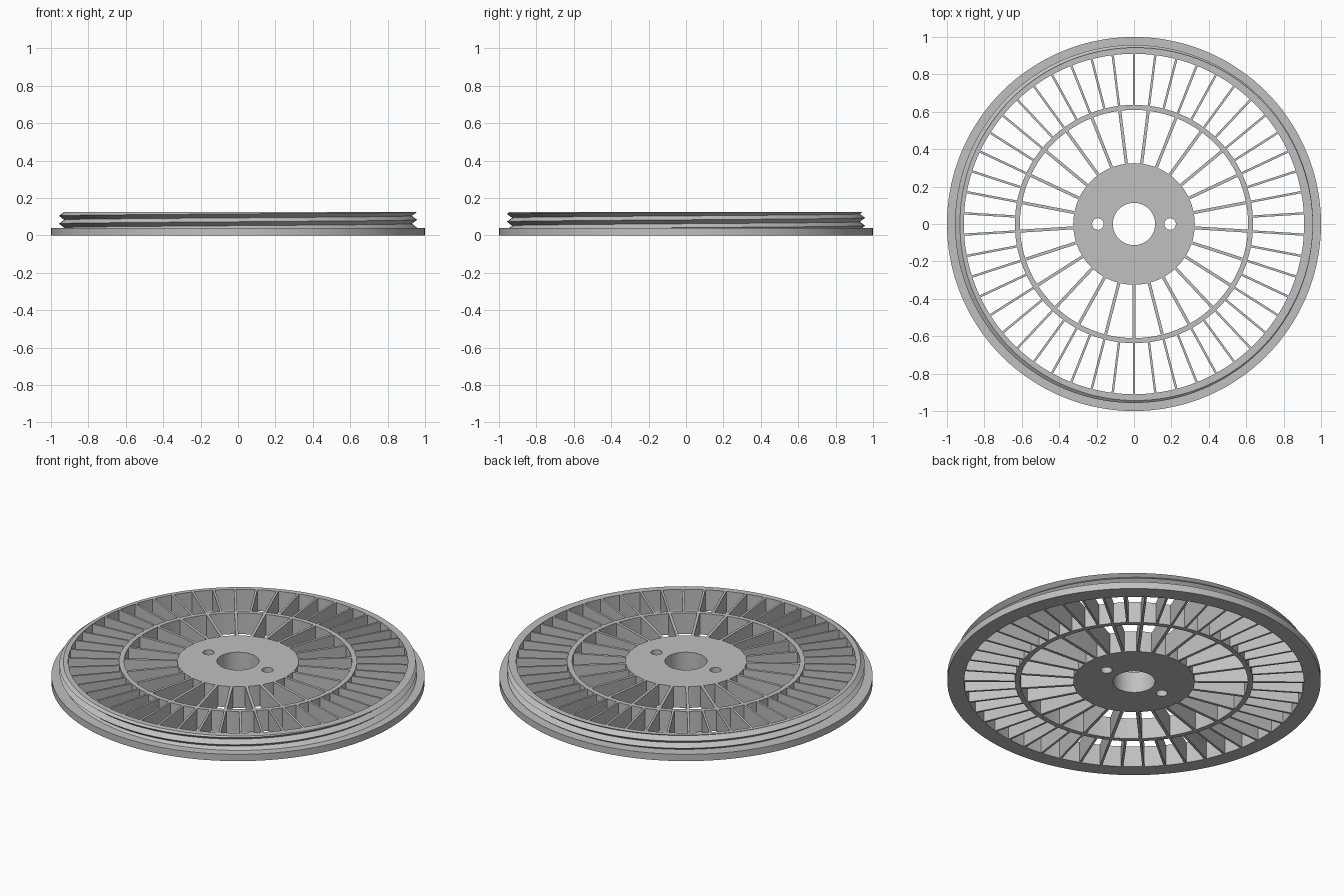
import bpy, bmesh, math
from math import sin, cos, pi, tau
from mathutils import Matrix

if "Cube" in bpy.data.objects:
    bpy.data.objects.remove(bpy.data.objects["Cube"], do_unlink=True)

HEIGHT, FLANGE = 0.125, 0.04
HUB, RING_IN, RING_OUT, RIM_IN = 0.325, 0.61, 0.637, 0.91
PITCH, ROOT, CREST = 0.042, 0.93, 0.957

grey = bpy.data.materials.new("plain grey")
grey.use_nodes = True
grey.diffuse_color = (0.53, 0.53, 0.53, 1)
grey.node_tree.nodes["Principled BSDF"].inputs["Base Color"].default_value = grey.diffuse_color


def finish(name, bm):
    """Clean the mesh, add it to the scene and shade it."""
    bmesh.ops.remove_doubles(bm, verts=bm.verts, dist=1e-5)
    bmesh.ops.dissolve_degenerate(bm, edges=bm.edges, dist=1e-5)
    bmesh.ops.recalc_face_normals(bm, faces=bm.faces)
    mesh = bpy.data.meshes.new(name)
    bm.to_mesh(mesh)
    bm.free()
    mesh.materials.append(grey)
    obj = bpy.data.objects.new(name, mesh)
    bpy.context.collection.objects.link(obj)
    bpy.ops.object.select_all(action='DESELECT')
    obj.select_set(True)
    bpy.context.view_layer.objects.active = obj
    bpy.ops.object.shade_smooth_by_angle(angle=math.radians(25))
    return obj


def revolve(name, section, steps):
    """Loft a closed (radius, height) section, given per angle, round z."""
    bm = bmesh.new()
    columns = []
    for i in range(steps + 1):
        a = tau * i / steps
        columns.append([bm.verts.new((r * cos(a), r * sin(a), z)) for r, z in section(a)])
    for c, d in zip(columns, columns[1:]):
        for j in range(len(c)):
            k = (j + 1) % len(c)
            bm.faces.new((c[j], d[j], d[k], c[k]))
    return finish(name, bm)


def tube(name, inner, outer, steps):
    section = [(inner, 0), (outer, 0), (outer, HEIGHT), (inner, HEIGHT)]
    return revolve(name, lambda a: section, steps)


def spokes(name, count, start, end, width):
    """Full-height thin walls between two radii, one of them pointing to -y."""
    bm = bmesh.new()
    size = Matrix.Diagonal((end - start, width, HEIGHT, 1))
    place = Matrix.Translation(((start + end) / 2, 0, HEIGHT / 2))
    for i in range(count):
        turn = Matrix.Rotation(tau * i / count - pi / 2, 4, 'Z')
        bmesh.ops.create_cube(bm, size=1, matrix=turn @ place @ size)
    return finish(name, bm)


# Rim: flat flange below a helical V thread
def thread_radius(z, a):
    phase = ((z - HEIGHT) / PITCH - a / tau) % 1
    return ROOT + (CREST - ROOT) * abs(2 * phase - 1)


def rim_section(a):
    points = [(RIM_IN, 0), (1, 0), (1, FLANGE)]
    for k in range(-8, 3):
        z = HEIGHT + PITCH * (k / 2 + a / tau)
        z = min(max(z, FLANGE), HEIGHT)
        points.append((thread_radius(z, a), z))
    return points + [(RIM_IN, HEIGHT)]


revolve("threaded_rim", rim_section, 144)

# Middle ring and spokes
tube("middle_ring", RING_IN, RING_OUT, 96)
spokes("inner_spokes", 25, HUB - 0.01, RING_IN + 0.008, 0.016)
spokes("outer_spokes", 50, RING_OUT - 0.008, RIM_IN + 0.008, 0.012)

# Hub with a centre bore and two pin holes
hub = tube("hub", 0.113, HUB, 72)
for side in (-1, 1):
    bm = bmesh.new()
    bmesh.ops.create_cone(bm, cap_ends=True, segments=32, radius1=0.031, radius2=0.031,
                          depth=0.4, matrix=Matrix.Translation((side * 0.193, 0, 0.06)))
    cutter = finish("pin_hole_cutter", bm)
    cutter.hide_render = True
    cut = hub.modifiers.new("pin_hole", 'BOOLEAN')
    cut.operation = 'DIFFERENCE'
    cut.solver = 'EXACT'
    cut.object = cutter
    bpy.context.view_layer.objects.active = hub
    # Cut first, ahead of the smoothing modifier if there is one
    bpy.ops.object.modifier_move_to_index(modifier=cut.name, index=0)
    bpy.ops.object.modifier_apply(modifier=cut.name)
    bpy.data.objects.remove(cutter, do_unlink=True)
bpy.ops.object.select_all(action='DESELECT')
hub.select_set(True)
bpy.context.view_layer.objects.active = hub
bpy.ops.object.shade_smooth_by_angle(angle=math.radians(25))
